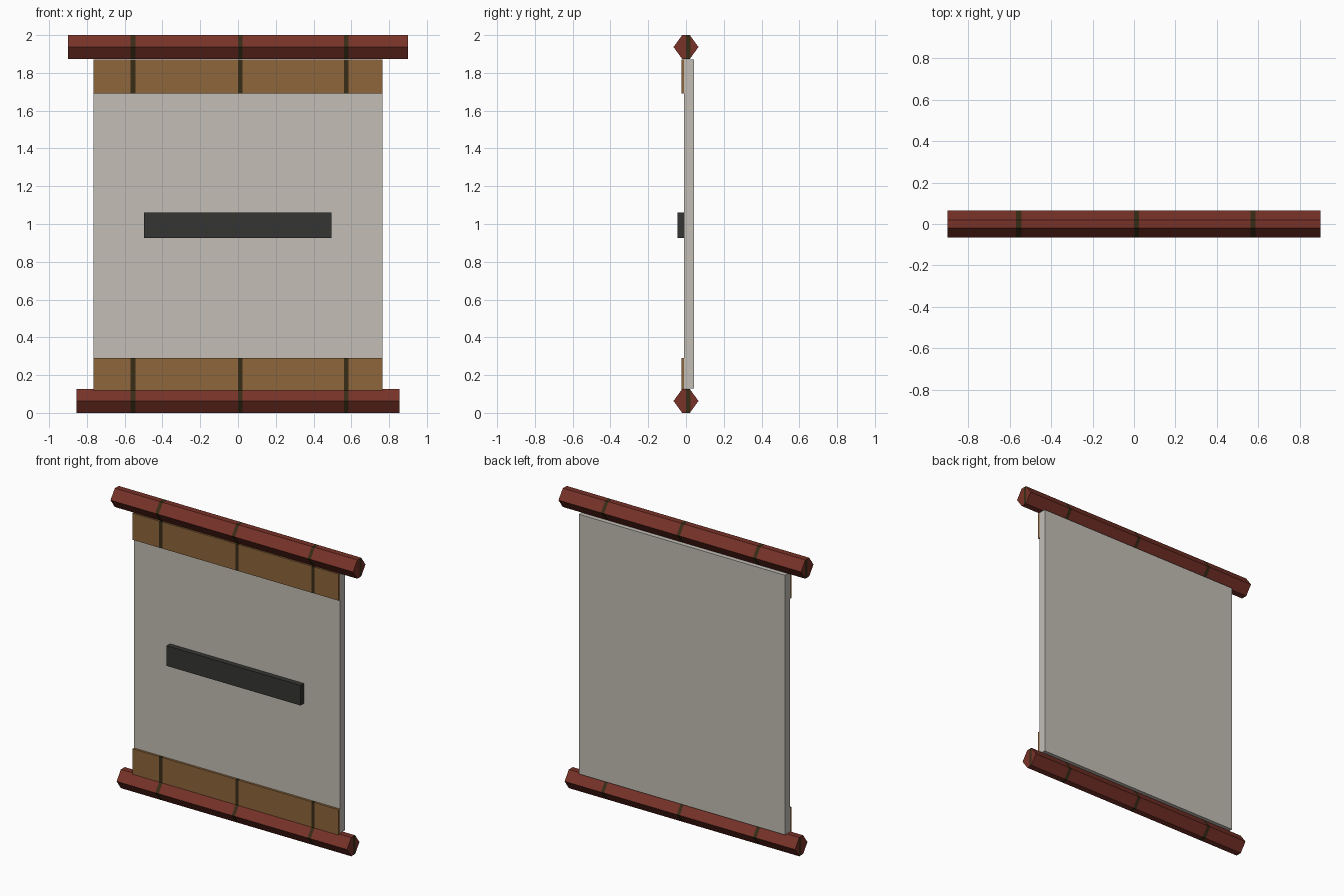
import bpy, bmesh, math
from mathutils import Matrix

if "Cube" in bpy.data.objects:
    bpy.data.objects.remove(bpy.data.objects["Cube"])


def material(name, rgb):
    # sRGB 0-255 converted to linear
    m = bpy.data.materials.new(name)
    lin = [((c / 255 + 0.055) / 1.055) ** 2.4 for c in rgb]
    m.diffuse_color = (*lin, 1)
    m.use_nodes = True
    m.node_tree.nodes["Principled BSDF"].inputs["Base Color"].default_value = m.diffuse_color
    return m


RED = material("dark red wood", (120, 50, 40))
GOLD = material("tan brocade", (142, 102, 60))
STRIPE = material("dark olive stripe", (56, 44, 22))
CLOTH = material("pale grey cloth", (195, 191, 182))
BLACK = material("charcoal", (53, 53, 52))

BANDS = [(-0.568, -0.543), (0.0, 0.023), (0.562, 0.585)]  # stripe positions in x
CAP_BAND = (0.0, 0.023)                                   # stripe on roller ends in y


def cut(bm, faces, axis, value):
    no = [0, 0, 0]
    no[axis] = 1
    co = [0, 0, 0]
    co[axis] = value
    geom = set(faces)
    for f in faces:
        geom.update(f.edges)
        geom.update(f.verts)
    bmesh.ops.bisect_plane(bm, geom=list(geom), plane_co=co, plane_no=no)


def finish(bm, name, mats):
    me = bpy.data.meshes.new(name)
    bm.to_mesh(me)
    bm.free()
    for m in mats:
        me.materials.append(m)
    ob = bpy.data.objects.new(name, me)
    bpy.context.collection.objects.link(ob)


def add_bands(bm):
    # cut the stripes in and colour the faces between each pair of cuts
    for lo, hi in BANDS:
        for x in (lo, hi):
            cut(bm, bm.faces[:], 0, x)
    for f in bm.faces:
        c = f.calc_center_median()
        if abs(f.normal.x) < 0.9 and any(lo < c.x < hi for lo, hi in BANDS):
            f.material_index = 1


def box(name, x, y, z, mats, banded=False):
    bm = bmesh.new()
    bmesh.ops.create_cube(bm, size=1)
    for v in bm.verts:
        for i, (lo, hi) in enumerate((x, y, z)):
            v.co[i] = lo if v.co[i] < 0 else hi
    bm.normal_update()
    if banded:
        add_bands(bm)
    finish(bm, name, mats)


def roller(name, half, z, r=0.066):
    bm = bmesh.new()
    bmesh.ops.create_cone(bm, cap_ends=True, segments=10, radius1=r, radius2=r, depth=2 * half)
    # ten sides with a corner pointing to the front and back
    for v in bm.verts:
        a = round((math.atan2(v.co.y, v.co.x)) / (math.pi / 5)) * math.pi / 5
        v.co = (v.co.z, r * math.cos(a), r * math.sin(a) + z)
    bmesh.ops.recalc_face_normals(bm, faces=bm.faces[:])
    add_bands(bm)
    # stripe across each end cap
    for y in CAP_BAND:
        cut(bm, [f for f in bm.faces if abs(f.normal.x) > 0.9], 1, y)
    bm.normal_update()
    for f in bm.faces:
        if abs(f.normal.x) > 0.9 and CAP_BAND[0] < f.calc_center_median().y < CAP_BAND[1]:
            f.material_index = 1
    finish(bm, name, [RED, STRIPE])


# rollers
roller("top_roller", 0.90, 1.937)
roller("bottom_roller", 0.855, 0.063)

# hanging cloth with a border strip at each end
W = (-0.765, 0.765)
box("cloth_panel", W, (-0.01, 0.043), (0.128, 1.87), [CLOTH])
box("top_border", W, (-0.025, -0.01), (1.692, 1.87), [GOLD, STRIPE], True)
box("bottom_border", W, (-0.025, -0.01), (0.112, 0.29), [GOLD, STRIPE], True)

# raised bar in the middle
box("centre_bar", (-0.498, 0.495), (-0.045, -0.01), (0.925, 1.06), [BLACK])
